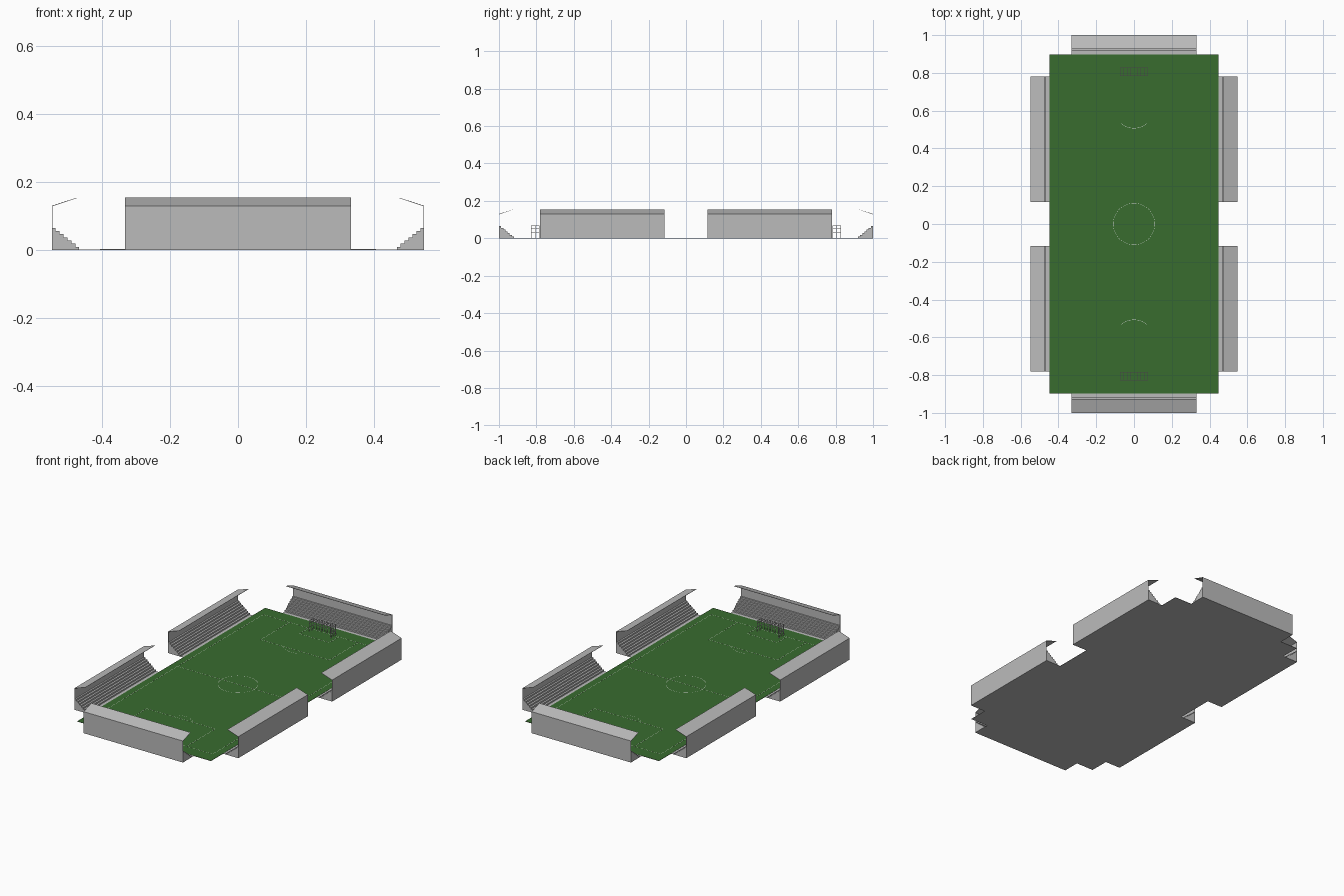
import bpy, bmesh, math
from mathutils import Vector, Matrix

if "Cube" in bpy.data.objects:
    bpy.data.objects.remove(bpy.data.objects["Cube"])

def mat(name, c):
    m = bpy.data.materials.new(name)
    m.diffuse_color = (*c, 1)
    m.use_nodes = True
    m.node_tree.nodes["Principled BSDF"].inputs["Base Color"].default_value = m.diffuse_color
    return m

GREY = mat("concrete_grey", (0.5, 0.5, 0.5))
GREEN = mat("turf_green", (0.04, 0.15, 0.028))
WHITE = mat("line_white", (0.8, 0.8, 0.8))

def finish(name, bm, *mats):
    bmesh.ops.recalc_face_normals(bm, faces=bm.faces)
    me = bpy.data.meshes.new(name)
    bm.to_mesh(me)
    bm.free()
    for m in mats:
        me.materials.append(m)
    ob = bpy.data.objects.new(name, me)
    bpy.context.collection.objects.link(ob)
    return ob

def box(bm, lo, hi):
    lo, hi = Vector(lo), Vector(hi)
    size = hi - lo
    bmesh.ops.create_cube(bm, size=1, matrix=Matrix.Translation((lo + hi) / 2)
                          @ Matrix.Diagonal((*size, 1)))

def extrude_profile(bm, pts, length):
    """Closed profile (outward distance, z) swept along x, centred."""
    f = bm.faces.new([bm.verts.new((-length / 2, d, z)) for d, z in pts])
    r = bmesh.ops.extrude_face_region(bm, geom=[f])
    bmesh.ops.translate(bm, vec=(length, 0, 0),
                        verts=[v for v in r["geom"] if isinstance(v, bmesh.types.BMVert)])

# Pitch slab: grey underside, green top
bm = bmesh.new()
box(bm, (-0.447, -0.897, 0), (0.447, 0.897, 0.002))
pitch = finish("pitch", bm, GREY, GREEN)
for p in pitch.data.polygons:
    p.material_index = 1 if p.normal.z > 0.5 else 0

# Stands: terraces rising outwards, back wall and sloping canopy
N, RUN, RISE = 7, 0.0115, 0.0093

def stand(name, centre, angle):
    bm = bmesh.new()
    # local outward distance 0 is the wall
    steps = [(0, 0.0), (-0.105, 0.0), (-0.105, 0.001), (-N * RUN, 0.001)]
    for i in range(N):
        steps += [(-(N - i) * RUN, (i + 1) * RISE), (-(N - i - 1) * RUN, (i + 1) * RISE)]
    extrude_profile(bm, steps, 0.664)
    t = 0.0015
    shell = [(0, 0), (0, 0.13), (-0.073, 0.154), (-0.073, 0.154 - t),
             (-t, 0.13 - t), (-t, 0)]
    extrude_profile(bm, shell, 0.664)
    bmesh.ops.transform(bm, verts=bm.verts, matrix=Matrix.Translation(centre)
                        @ Matrix.Rotation(angle, 4, 'Z'))
    finish(name, bm, GREY)

for s, end in ((1, "back"), (-1, "front")):
    stand(end + "_stand", (0, s, 0), 0 if s > 0 else math.pi)
    for q, side in ((1, "right"), (-1, "left")):
        stand(f"{side}_{end}_stand", (q * 0.548, s * 0.448, 0), -q * math.pi / 2)

# Field markings: hairline plates on the turf
Z0, Z1, W = 0.002, 0.0023, 0.0007
bm = bmesh.new()

def line(x0, y0, x1, y1):
    box(bm, (min(x0, x1) - W, min(y0, y1) - W, Z0), (max(x0, x1) + W, max(y0, y1) + W, Z1))

def arc(cx, cy, r, a0, a1, n):
    pts = [(cx + k * math.cos(a0 + (a1 - a0) * i / n), cy + k * math.sin(a0 + (a1 - a0) * i / n))
           for i in range(n + 1) for k in (r - W, r + W)]
    vs = [bm.verts.new((x, y, Z1)) for x, y in pts]
    for i in range(n):
        bm.faces.new((vs[2 * i], vs[2 * i + 1], vs[2 * i + 3], vs[2 * i + 2]))

line(-0.405, 0, 0.405, 0)
arc(0, 0, 0.11, 0, 2 * math.pi, 48)
for s in (1, -1):
    line(s * 0.405, -0.82, s * 0.405, 0.82)
    line(-0.405, s * 0.82, 0.405, s * 0.82)
    for half, depth in ((0.23, 0.545), (0.1, 0.73)):
        line(-half, s * depth, half, s * depth)
        for q in (1, -1):
            line(q * half, s * depth, q * half, s * 0.82)
    arc(0, s * 0.61, 0.103, -s * math.radians(140), -s * math.radians(40), 16)
finish("field_markings", bm, WHITE)

# Goals: slim frame with an open bar net on the back, top and sides
R = 0.0012
def goal(name, s):
    bm = bmesh.new()
    def bar(a, b):
        lo = [min(a[i], b[i]) - R for i in range(3)]
        hi = [max(a[i], b[i]) + R for i in range(3)]
        lo[2] = max(lo[2], 0.002)
        box(bm, lo, hi)
    front, back, top = s * 0.785, s * 0.828, 0.068
    for i in range(9):
        x = -0.072 + 0.018 * i
        bar((x, back, 0.002), (x, back, top))
        bar((x, front, top), (x, back, top))
    for z in (0.03, 0.052, top):
        bar((-0.072, back, z), (0.072, back, z))
        for x in (-0.072, 0.072):
            bar((x, front, z), (x, back, z))
    bar((-0.072, front, top), (0.072, front, top))
    for x in (-0.072, 0.072):
        for y in (front, s * 0.807):
            bar((x, y, 0.002), (x, y, top))
    finish(name, bm, WHITE)

goal("back_goal", 1)
goal("front_goal", -1)
